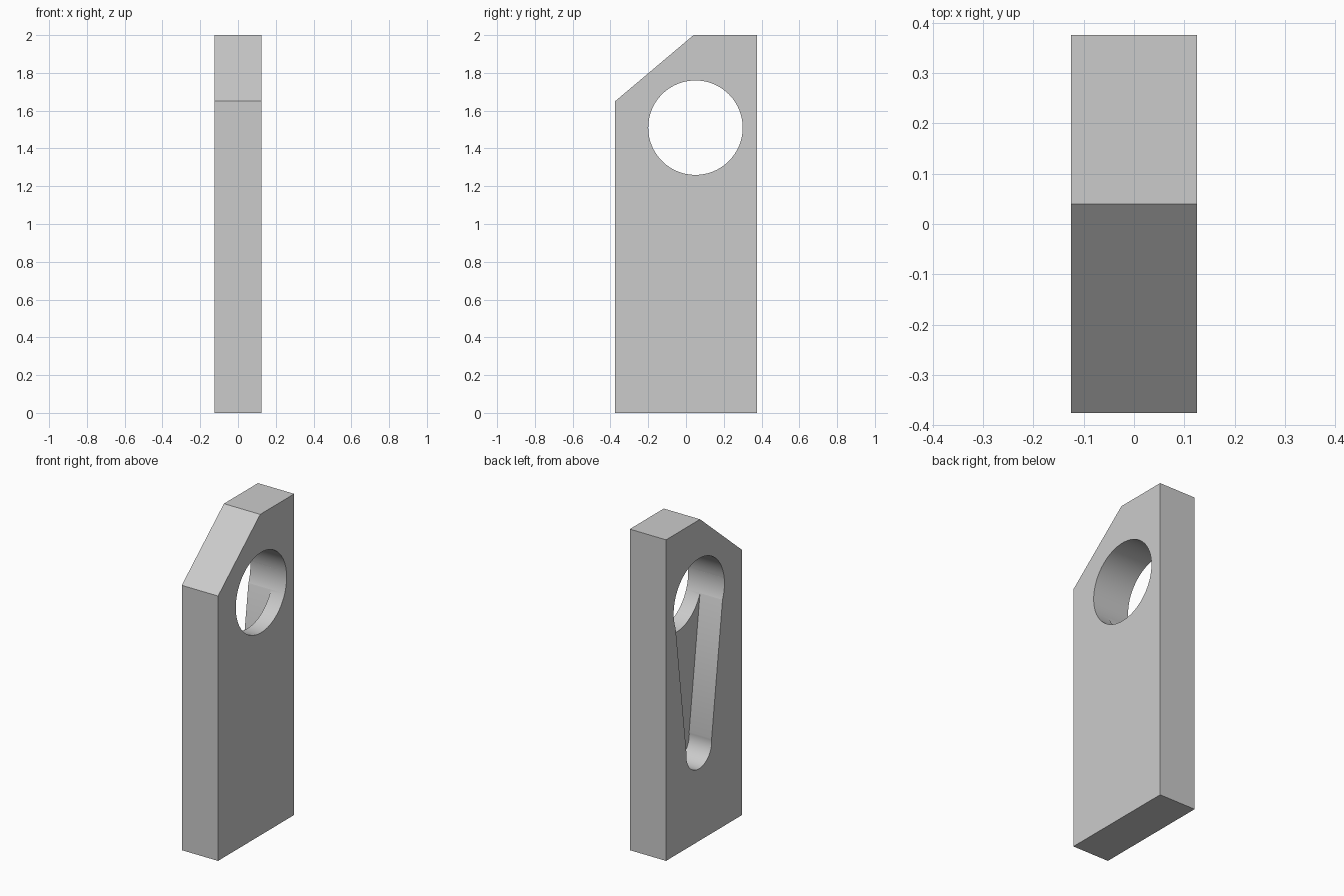
import bpy, bmesh
from math import sin, cos, pi, asin

cube = bpy.data.objects.get("Cube")
if cube:
    bpy.data.objects.remove(cube, do_unlink=True)

# Single plain grey
grey = bpy.data.materials.new("grey")
grey.use_nodes = True
colour = (0.6, 0.6, 0.6, 1)
grey.diffuse_color = colour
grey.node_tree.nodes["Principled BSDF"].inputs["Base Color"].default_value = colour


def prism(name, profile, x0, x1):
    """Extrude a (y, z) outline along x."""
    bm = bmesh.new()
    face = bm.faces.new([bm.verts.new((x0, y, z)) for y, z in profile])
    out = bmesh.ops.extrude_face_region(bm, geom=[face])
    verts = [v for v in out["geom"] if isinstance(v, bmesh.types.BMVert)]
    bmesh.ops.translate(bm, verts=verts, vec=(x1 - x0, 0, 0))
    bmesh.ops.recalc_face_normals(bm, faces=bm.faces)
    mesh = bpy.data.meshes.new(name)
    bm.to_mesh(mesh)
    bm.free()
    mesh.materials.append(grey)
    obj = bpy.data.objects.new(name, mesh)
    bpy.context.collection.objects.link(obj)
    return obj


def arc(cy, cz, r, start, end, steps):
    angles = [start + (end - start) * i / steps for i in range(steps + 1)]
    return [(cy + r * cos(a), cz + r * sin(a)) for a in angles]


half = 0.125                      # half the plate thickness
cy, hole_z, hole_r = 0.05, 1.51, 0.25
low_z, low_r = 0.575, 0.125
slot_floor = 0.03                 # x position of the pocket floor

# Upright plate with a sloped front top corner
plate = prism("plate", [(-0.375, 0), (0.375, 0), (0.375, 2), (0.04, 2), (-0.375, 1.65)],
              -half, half)

# Round through hole
hole = prism("hole_cutter", arc(cy, hole_z, hole_r, 0, 2 * pi, 96)[:-1], -0.3, 0.3)

# Tapered blind slot, tangent to the hole and to a smaller round end
t = asin((hole_r - low_r) / (hole_z - low_z))
slot_outline = arc(cy, low_z, low_r, pi - t, 2 * pi + t, 40)
slot_outline += [(cy + hole_r * cos(t), hole_z + hole_r * sin(t)),
                 (cy - hole_r * cos(t), hole_z + hole_r * sin(t))]
slot = prism("slot_cutter", slot_outline, -0.3, slot_floor)

bpy.ops.object.select_all(action="DESELECT")
bpy.context.view_layer.objects.active = plate
plate.select_set(True)
for cutter in (hole, slot):
    cutter.hide_render = True
    mod = plate.modifiers.new(cutter.name, "BOOLEAN")
    mod.operation = "DIFFERENCE"
    mod.solver = "EXACT"
    mod.object = cutter
    bpy.ops.object.modifier_apply(modifier=mod.name)
    bpy.data.objects.remove(cutter, do_unlink=True)

bpy.ops.object.shade_smooth_by_angle(angle=pi / 6)
